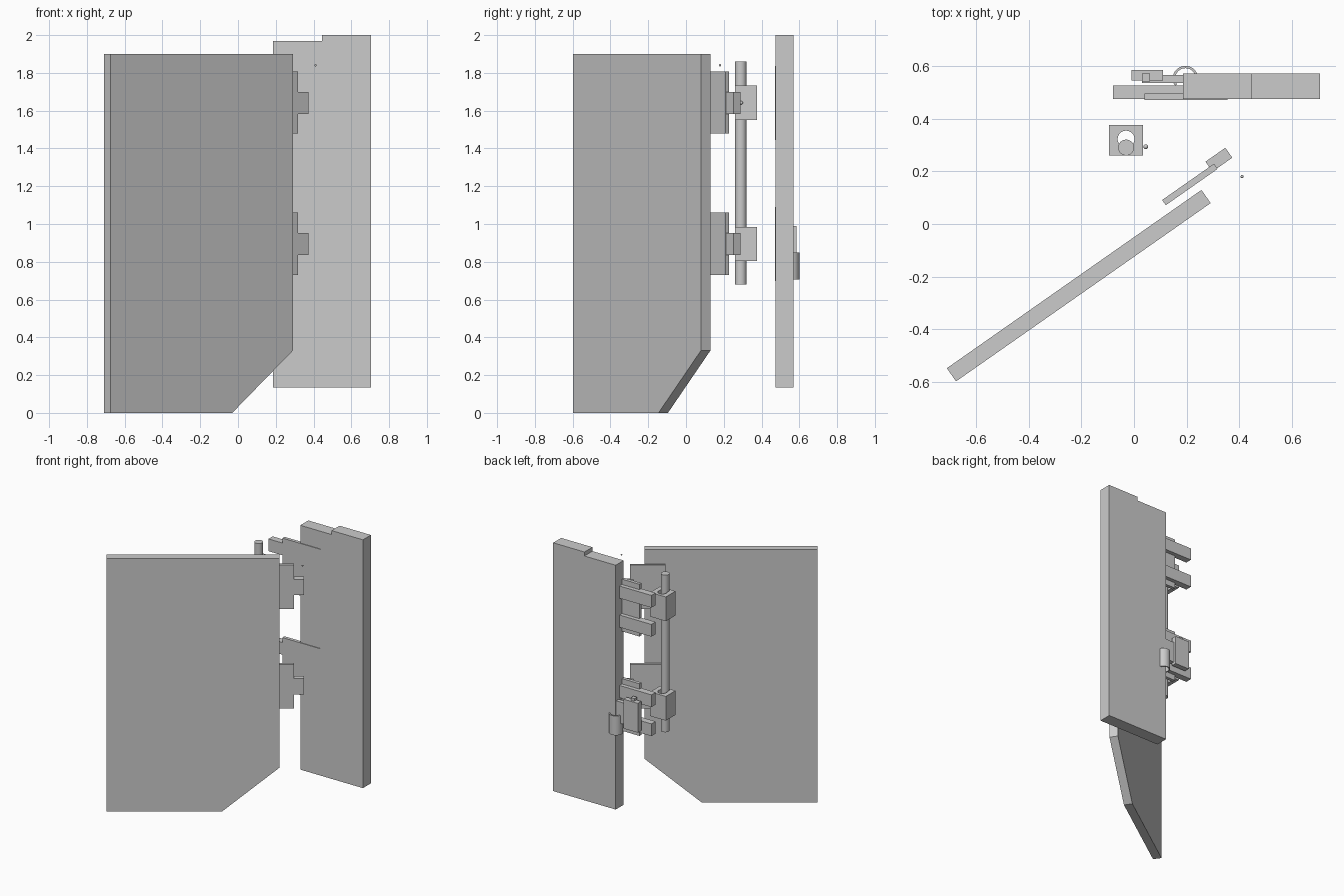
import bpy, bmesh, math
from mathutils import Vector, Matrix

if "Cube" in bpy.data.objects:
    bpy.data.objects.remove(bpy.data.objects["Cube"])

ANG = math.radians(35)


def finish(name, bm, matrix=None):
    bmesh.ops.recalc_face_normals(bm, faces=bm.faces)
    me = bpy.data.meshes.new(name)
    bm.to_mesh(me)
    bm.free()
    ob = bpy.data.objects.new(name, me)
    bpy.context.collection.objects.link(ob)
    if matrix:
        ob.matrix_world = matrix
    return ob


def prism(name, pts, vec, matrix=None):
    """Extrude a closed outline of 3D points along vec."""
    bm = bmesh.new()
    face = bm.faces.new([bm.verts.new(p) for p in pts])
    res = bmesh.ops.extrude_face_region(bm, geom=[face])
    bmesh.ops.translate(bm, vec=Vector(vec),
                        verts=[g for g in res["geom"] if isinstance(g, bmesh.types.BMVert)])
    return finish(name, bm, matrix)


def box(name, x, y, z):
    return prism(name, [(x[0], y[0], z[0]), (x[1], y[0], z[0]),
                        (x[1], y[1], z[0]), (x[0], y[1], z[0])], (0, 0, z[1] - z[0]))


def turned_box(name, cx, cy, length, thick, z):
    ob = box(name, (-length / 2, length / 2), (-thick / 2, thick / 2), z)
    ob.matrix_world = Matrix.Translation((cx, cy, 0)) @ Matrix.Rotation(ANG, 4, 'Z')
    return ob


def smooth(ob):
    bpy.ops.object.select_all(action='DESELECT')
    ob.select_set(True)
    bpy.context.view_layer.objects.active = ob
    bpy.ops.object.shade_smooth_by_angle()


def rod(name, x, y, z0, z1, r):
    bpy.ops.mesh.primitive_cylinder_add(vertices=48, radius=r, depth=z1 - z0,
                                        location=(x, y, (z0 + z1) / 2))
    ob = bpy.context.object
    ob.name = name
    smooth(ob)
    return ob


def ball(name, loc, r):
    bpy.ops.mesh.primitive_uv_sphere_add(segments=16, ring_count=8, radius=r, location=loc)
    bpy.context.object.name = name
    smooth(bpy.context.object)


# Open door panel with clipped lower corner
prism("door_panel", [(0, 0, 0), (0.787, 0, 0), (1.179, 0, 0.33), (1.179, 0, 1.9), (0, 0, 1.9)],
      (0, 0.061, 0),
      Matrix.Translation((-0.675, -0.597, 0)) @ Matrix.Rotation(ANG, 4, 'Z'))

# Fixed side panel with stepped top
prism("side_panel", [(0.185, 0.475, 0.135), (0.705, 0.475, 0.135), (0.705, 0.475, 2.0),
                     (0.445, 0.475, 2.0), (0.445, 0.475, 1.97), (0.185, 0.475, 1.97)],
      (0, 0.095, 0))

# Hinge rod
rod("hinge_rod", -0.03, 0.29, 0.68, 1.86, 0.03)

# Two hinges
for label, c in (("upper", 1.642), ("lower", 0.895)):
    # Bored pivot block
    block = box(label + "_pivot_block", (-0.095, 0.035), (0.26, 0.375), (c - 0.092, c + 0.09))
    cutter = rod("bore_cutter", -0.03, 0.322, c - 0.2, c + 0.2, 0.032)
    mod = block.modifiers.new("bore", 'BOOLEAN')
    mod.object = cutter
    mod.operation = 'DIFFERENCE'
    mod.solver = 'EXACT'
    bpy.context.view_layer.objects.active = block
    bpy.ops.object.modifier_apply(modifier="bore")
    bpy.data.objects.remove(cutter)
    smooth(block)
    # Door leaf and its knuckle
    turned_box(label + "_door_leaf", 0.212, 0.15, 0.24, 0.024, (c - 0.164, c + 0.166))
    turned_box(label + "_door_knuckle", 0.322, 0.244, 0.092, 0.046, (c - 0.06, c + 0.058))
    # Side leaf with two arms
    box(label + "_side_leaf", (0.04, 0.355), (0.47, 0.495), (c - 0.197, c + 0.195))
    for side in (-1, 1):
        z = sorted((c + side * 0.063, c + side * 0.155))
        box(label + "_side_arm", (-0.08, 0.19), (0.475, 0.525), z)

# Latch block, strip and stud
box("latch_block", (-0.01, 0.11), (0.545, 0.585), (0.77, 0.99))
box("latch_strip", (0.03, 0.19), (0.535, 0.565), (0.79, 0.95))
box("latch_stud", (0.03, 0.06), (0.54, 0.57), (0.95, 1.01))

# Curved spring clip
outline = []
for r, order in ((0.048, range(21)), (0.039, range(20, -1, -1))):
    for i in order:
        a = math.radians(20 + 195 * i / 20)
        outline.append((0.195 + r * math.cos(a), 0.552 + r * math.sin(a), 0.705))
smooth(prism("spring_clip", outline, (0, 0, 0.145)))

# Small loose fasteners
ball("block_screw", (0.045, 0.293, 1.642), 0.009)
ball("door_screw", (0.41, 0.18, 1.84), 0.006)
